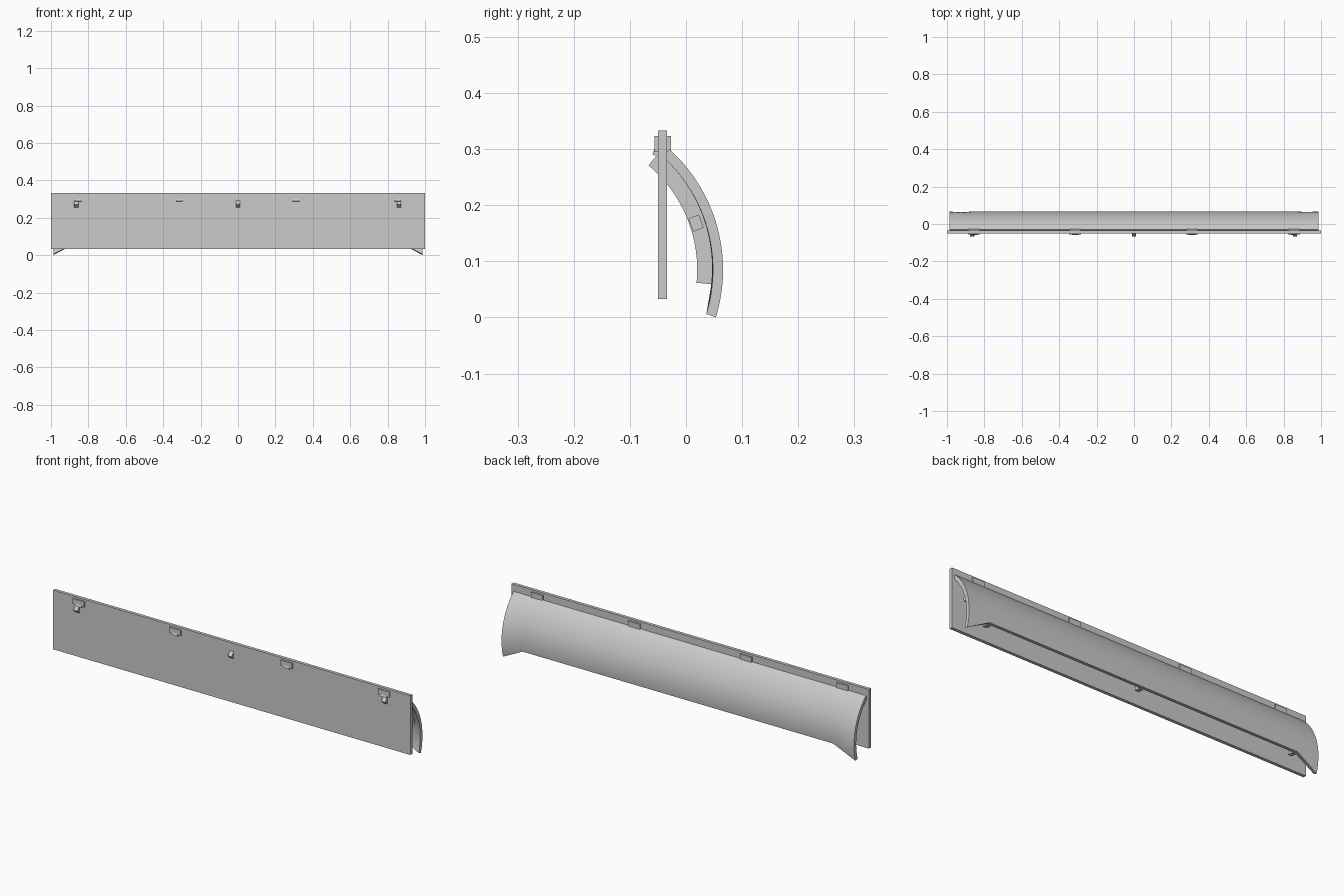
import bpy, bmesh, math
from mathutils import Matrix

if "Cube" in bpy.data.objects:
    bpy.data.objects.remove(bpy.data.objects["Cube"])

CY, CZ, R = -0.223, 0.085, 0.289   # axis and radius of the curved panel


def finish(bm, name, smooth=False):
    bmesh.ops.recalc_face_normals(bm, faces=bm.faces)
    me = bpy.data.meshes.new(name)
    bm.to_mesh(me)
    bm.free()
    ob = bpy.data.objects.new(name, me)
    bpy.context.collection.objects.link(ob)
    if smooth:
        bpy.ops.object.select_all(action='DESELECT')
        bpy.context.view_layer.objects.active = ob
        ob.select_set(True)
        bpy.ops.object.shade_smooth_by_angle(angle=math.radians(30))
    return ob


def box(name, center, size, tilt=0.0):
    bm = bmesh.new()
    m = (Matrix.Translation(center) @ Matrix.Rotation(math.radians(tilt), 4, 'X')
         @ Matrix.Diagonal((*size, 1)))
    bmesh.ops.create_cube(bm, size=1, matrix=m)
    return finish(bm, name)


def arc_panel(name, columns, r_in, r_out, steps):
    """Arc-shaped solid; columns are (x, bottom angle, top angle)."""
    bm = bmesh.new()
    rings = []
    for x, a0, a1 in columns:
        angs = [math.radians(a0 + (a1 - a0) * i / steps) for i in range(steps + 1)]
        path = [(r_out, a) for a in angs] + [(r_in, a) for a in reversed(angs)]
        rings.append([bm.verts.new((x, CY + r * math.cos(a), CZ + r * math.sin(a)))
                      for r, a in path])
    n = len(rings[0])
    for p, q in zip(rings, rings[1:]):
        for i in range(n):
            j = (i + 1) % n
            bm.faces.new((p[i], p[j], q[j], q[i]))
    for ring in (rings[0], rings[-1]):
        for i in range(steps):
            bm.faces.new((ring[i], ring[i + 1], ring[n - 2 - i], ring[n - 1 - i]))
    return finish(bm, name, True)


# flat front board
box("front_board", (0, -0.042, 0.183), (2, 0.016, 0.3))

# curved back panel with longer lower corners
arc_panel("curved_panel",
          [(-0.987, -17, 48), (-0.87, -4.6, 48), (0.87, -4.6, 48), (0.987, -17, 48)],
          R - 0.018, R, 24)

# curved ribs, poking through the board at the top
for x in (-0.865, 0, 0.86):
    arc_panel("rib", [(x - 0.011, -5.5, 50), (x + 0.011, -5.5, 50)],
              0.243, R - 0.018, 16)

# cross rail behind the board
box("cross_rail", (0, 0.018, 0.168), (1.94, 0.02, 0.025), 20)

# clips over the top of the board, each with a small tilted lip
for x in (-0.855, -0.315, 0.31, 0.855):
    box("clip", (x, -0.0415, 0.309), (0.065, 0.029, 0.028))
    box("clip_lip", (x, -0.049, 0.294), (0.035, 0.018, 0.014), -20)
